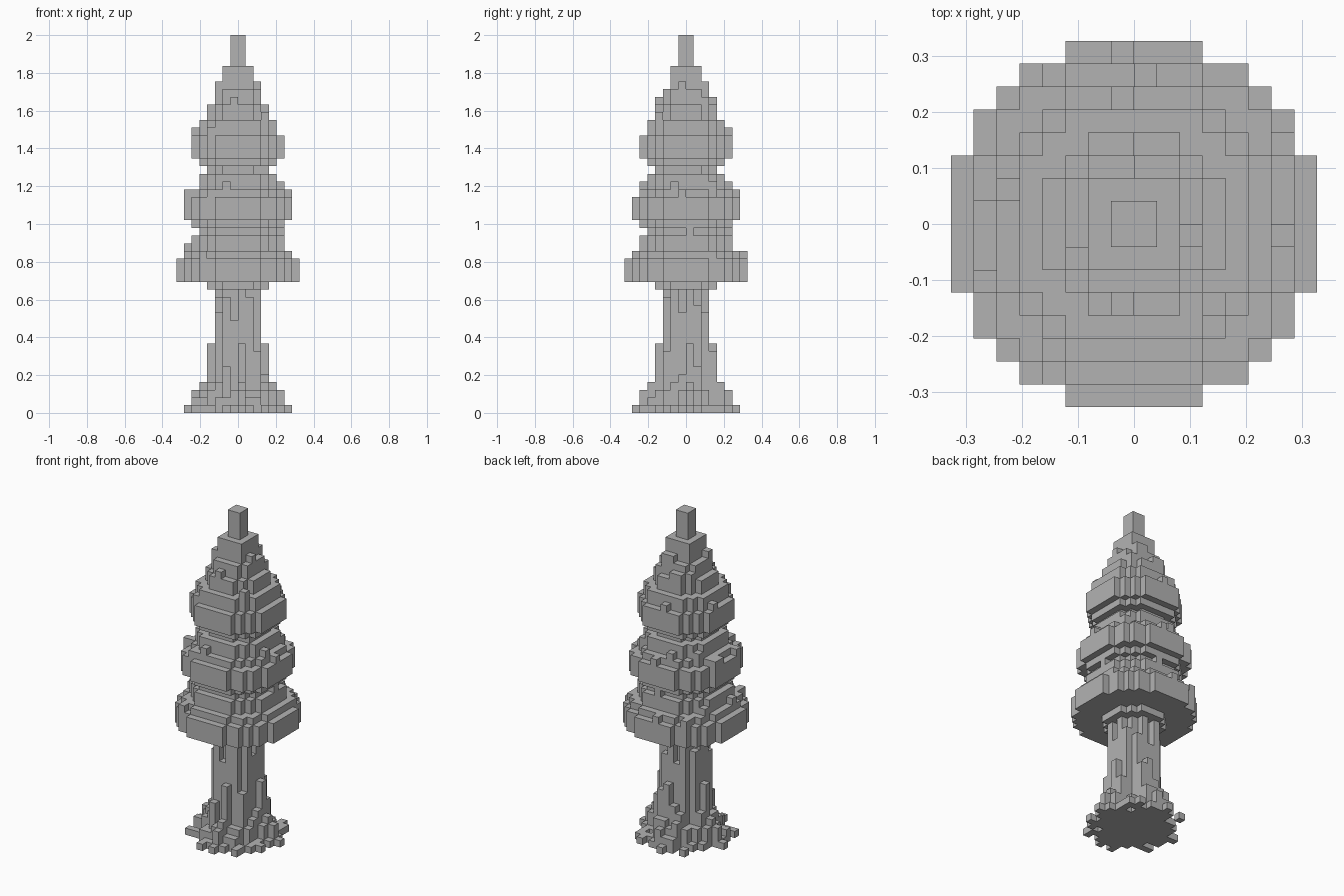
import bpy, bmesh, math, random
from mathutils import Vector

if "Cube" in bpy.data.objects:
    bpy.data.objects.remove(bpy.data.objects["Cube"], do_unlink=True)

random.seed(4)
SIZE = 2 / 49          # edge of one block
REACH = 8              # widest radius in blocks

grey = bpy.data.materials.new("plain_grey")
grey.use_nodes = True
COLOUR = (0.45, 0.45, 0.45, 1)
grey.diffuse_color = COLOUR
grey.node_tree.nodes["Principled BSDF"].inputs["Base Color"].default_value = COLOUR

# Foliage tiers: (radius, number of layers) from the bottom up
TIERS = {
    "lower_foliage": [(4, 1), (8, 3), (7, 1), (6, 2), (5, 1)],
    "middle_foliage": [(6, 1), (7, 3), (6, 1), (5, 2), (4, 1)],
    "upper_foliage": [(5, 1), (6, 3), (5, 2), (4, 2), (3, 2), (2, 3)],
    "tree_tip": [(1, 4)],
}
TRUNK_LAYERS = 16


def columns():
    """Every block column with its distance from the axis."""
    for x in range(-REACH, REACH):
        for y in range(-REACH, REACH):
            yield x, y, math.hypot(x + 0.5, y + 0.5)


def disc(radius):
    return {(x, y) for x, y, r in columns() if r <= radius + 0.25}


def trunk_height(x, y, r):
    """Tall core, ragged buttresses and short roots."""
    on_axis = x == 0 or y == 0
    if r < 2.3:
        return TRUNK_LAYERS
    if r < 3:
        return TRUNK_LAYERS if on_axis else random.randint(12, 16)
    if r < 4.2:
        return 9 if on_axis else random.randint(3, 8)
    if r < 4.8:
        return 4 if on_axis else random.randint(1, 4)
    if r < 5.8:
        return 3 if on_axis else random.choice((0, 1, 1, 2))
    if r < 6.8:
        if on_axis:
            return int(y < REACH - 2)
        return random.choice((0, 0, 1))
    return 0


# Trunk blocks
parts = {"trunk": {(x, y, z) for x, y, r in columns()
                   for z in range(trunk_height(x, y, r))}}

# Foliage blocks, with a few loose blocks on each ledge
level = TRUNK_LAYERS
previous = set()
for name, rings in TIERS.items():
    blocks = set()
    for radius, count in rings:
        layer = disc(radius)
        ledge = previous - layer
        for step in range(count):
            blocks |= {(x, y, level + step) for x, y in layer}
        if radius > 1:
            blocks |= {(x, y, level) for x, y in sorted(ledge)
                       if math.hypot(x + 0.5, y + 0.5) < radius + 1
                       and random.random() < 0.14}
        level += count
        previous = layer
    parts[name] = blocks

filled = set().union(*parts.values())
AXES = [Vector(axis) for axis in ((1, 0, 0), (0, 1, 0), (0, 0, 1))]


def build(name, blocks):
    """Mesh of the exposed block sides only."""
    bm = bmesh.new()
    for block in sorted(blocks):
        centre = Vector(block) + Vector((0.5, 0.5, 0.5))
        for i in range(3):
            for sign in (-1, 1):
                normal = AXES[i] * sign
                neighbour = tuple(int(c) for c in Vector(block) + normal)
                if neighbour in filled:
                    continue
                u, v = AXES[(i + 1) % 3] * sign, AXES[(i + 2) % 3]
                corners = (-u - v, u - v, u + v, v - u)
                bm.faces.new([bm.verts.new((centre + (normal + c) / 2) * SIZE)
                              for c in corners])
    bmesh.ops.remove_doubles(bm, verts=bm.verts, dist=SIZE / 100)
    mesh = bpy.data.meshes.new(name)
    bm.to_mesh(mesh)
    bm.free()
    mesh.materials.append(grey)
    obj = bpy.data.objects.new(name, mesh)
    bpy.context.collection.objects.link(obj)


for part_name, part_blocks in parts.items():
    build(part_name, part_blocks)
